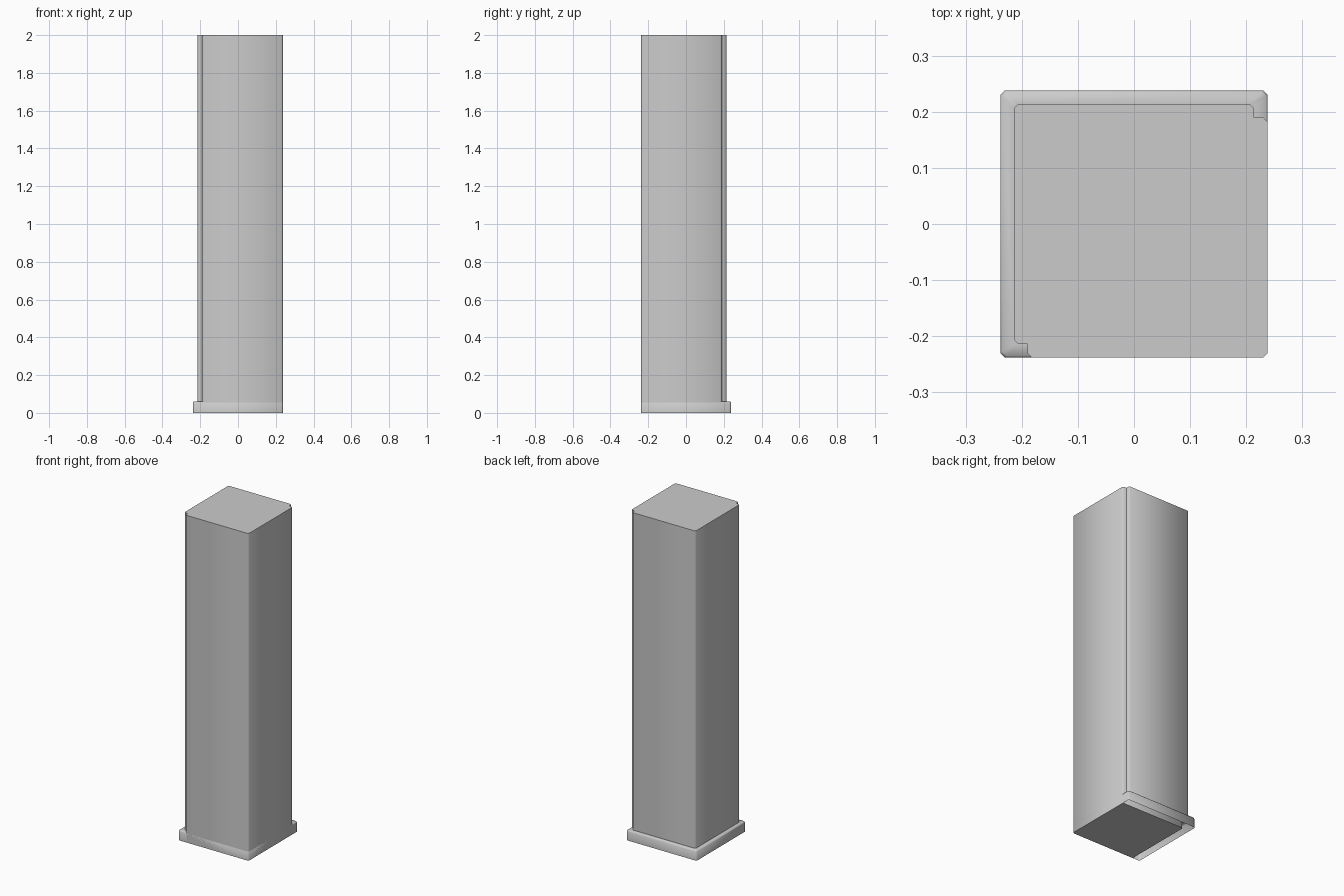
import bpy, bmesh, math

if "Cube" in bpy.data.objects:
    bpy.data.objects.remove(bpy.data.objects["Cube"])

def ring(bm, h, z, c, cx=0.0, cy=0.0):
    """Square ring of half-width h with chamfered corners."""
    k = h - c
    pts = [(h, -k), (h, k), (k, h), (-k, h), (-h, k), (-h, -k), (-k, -h), (k, -h)]
    return [bm.verts.new((cx + x, cy + y, z)) for x, y in pts]

def loft(name, rings, close_bottom, cx=0.0, cy=0.0):
    bm = bmesh.new()
    loops = [ring(bm, h, z, c, cx, cy) for h, z, c in rings]
    for a, b in zip(loops, loops[1:]):
        for i in range(8):
            j = (i + 1) % 8
            bm.faces.new((a[i], a[j], b[j], b[i]))
    bm.faces.new(loops[-1])
    if close_bottom:
        bm.faces.new(loops[0][::-1])
    me = bpy.data.meshes.new(name)
    bm.to_mesh(me)
    bm.free()
    ob = bpy.data.objects.new(name, me)
    bpy.context.collection.objects.link(ob)
    bpy.context.view_layer.objects.active = ob
    ob.select_set(True)
    bpy.ops.object.shade_smooth_by_angle(angle=math.radians(50))
    ob.select_set(False)
    return ob

W, S, C = 0.214, 0.238, 0.008   # column half-width, skirting half-width, chamfer

# Centred column with its skirting, open underneath
loft("column_with_skirting",
     [(S, 0, C), (S, 0.055, C), (S - 0.003, 0.06, C), (W, 0.06, C), (W, 2, C)], False)

# Same column shape shifted to the front right, covering the skirting there
loft("front_column", [(W, 0, C), (W, 2, C)], True, S - W, W - S)
